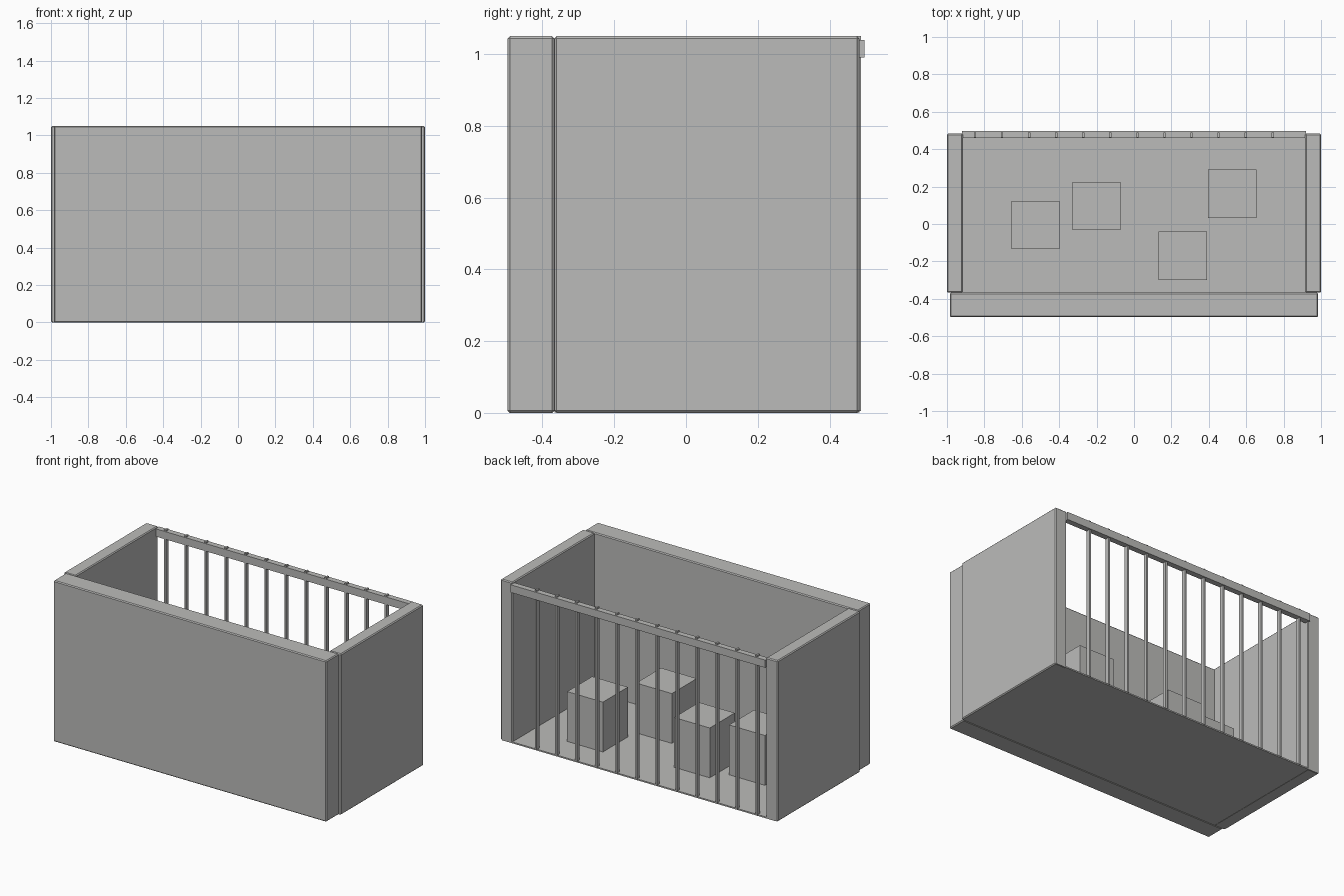
import bpy
import bmesh

cube = bpy.data.objects.get("Cube")
if cube:
    bpy.data.objects.remove(cube, do_unlink=True)

# Single warm grey for every part
grey = bpy.data.materials.new("warm_grey")
grey.use_nodes = True
colour = (0.5, 0.5, 0.49, 1)
grey.diffuse_color = colour
for node in grey.node_tree.nodes:
    if node.type == 'BSDF_PRINCIPLED':
        node.inputs["Base Color"].default_value = colour


def box(name, x, y, z, bevel=0):
    """Box spanning the given (min, max) range on each axis."""
    mesh = bpy.data.meshes.new(name)
    bm = bmesh.new()
    bmesh.ops.create_cube(bm, size=1)
    for v in bm.verts:
        for i, (lo, hi) in enumerate((x, y, z)):
            v.co[i] = lo if v.co[i] < 0 else hi
    bm.to_mesh(mesh)
    bm.free()
    mesh.materials.append(grey)
    obj = bpy.data.objects.new(name, mesh)
    bpy.context.collection.objects.link(obj)
    if bevel:
        mod = obj.modifiers.new("edge_bevel", 'BEVEL')
        mod.width = bevel
        mod.segments = 1
    return obj


HEIGHT = 1.05
SEAM = -0.367
BACK = 0.483
EDGE = 0.006

# Walls and floor
box("front_wall", (-0.985, 0.985), (-0.497, SEAM), (0, HEIGHT), EDGE)
box("left_wall", (0.915, 1), (SEAM, BACK), (0, HEIGHT), EDGE)
box("right_wall", (-1, -0.915), (SEAM, BACK), (0, HEIGHT), EDGE)
box("floor", (-0.99, 0.99), (SEAM, BACK), (0.001, 0.01))

# Barred back side
box("top_rail", (-0.92, 0.92), (0.46, 0.497), (0.99, 1.04))
for i in range(12):
    x = -0.85 + i * 0.1447
    box(f"bar_{i + 1}", (x - 0.006, x + 0.006), (0.462, 0.488), (0.005, HEIGHT))

# Blocks standing on the floor
HALF = 0.129
for i, (x, y) in enumerate([(-0.527, -0.005), (-0.2, 0.096),
                            (0.525, 0.162), (0.26, -0.17)]):
    box(f"block_{i + 1}", (x - HALF, x + HALF), (y - HALF, y + HALF), (0.005, 0.335))
